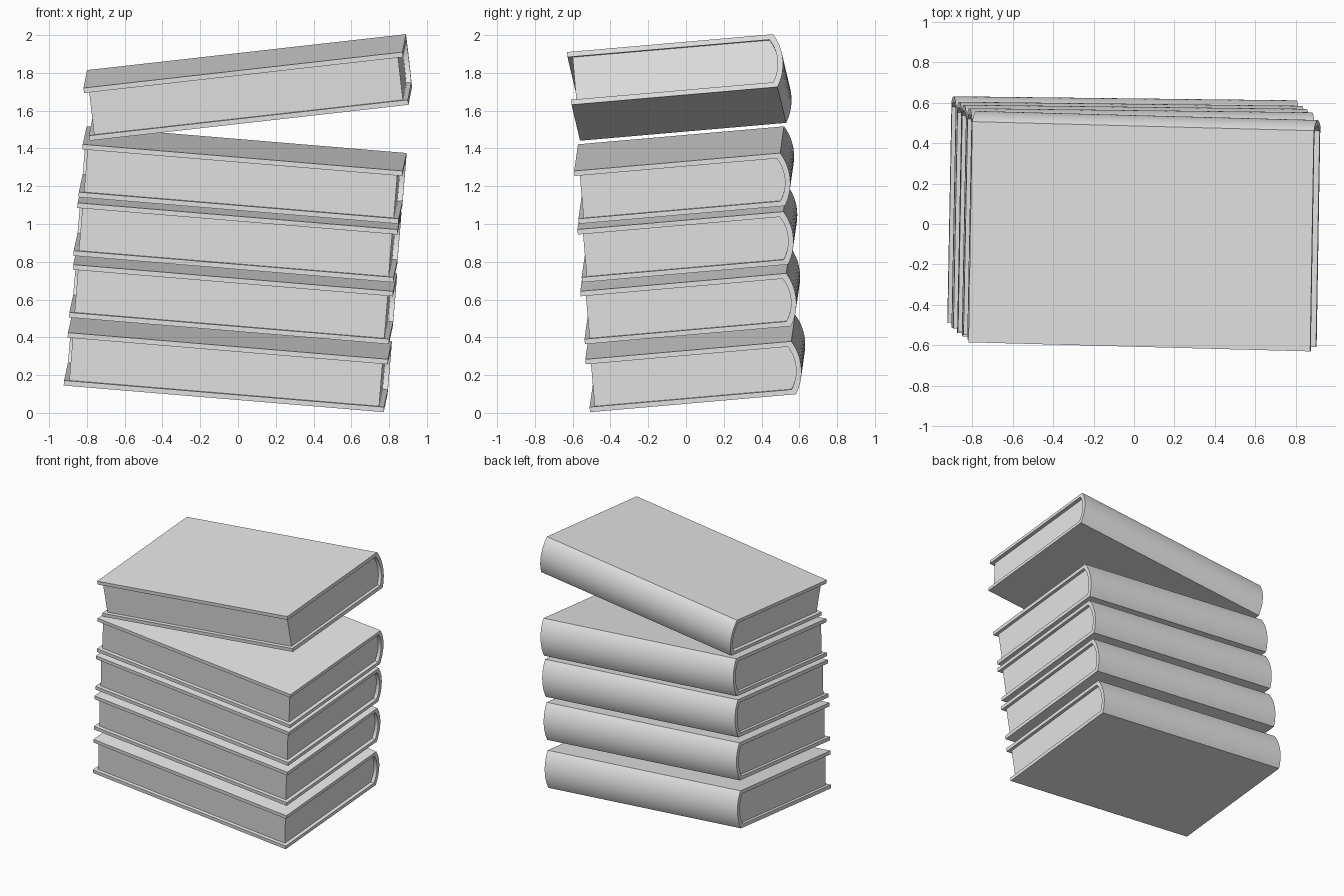
import bpy, bmesh, math
from mathutils import Vector, Matrix

cube = bpy.data.objects.get("Cube")
if cube:
    bpy.data.objects.remove(cube)

# Book dimensions
LENGTH, WIDTH, THICK = 1.70, 1.095, 0.282
BOARD, OVERHANG, BULGE, STEPS = 0.027, 0.027, 0.04, 16

gray = bpy.data.materials.new("plain_gray")
gray.use_nodes = True
gray.diffuse_color = (0.8, 0.8, 0.8, 1)
gray.node_tree.nodes["Principled BSDF"].inputs["Base Color"].default_value = (0.8, 0.8, 0.8, 1)


def spine_arc(y, low, high, bulge):
    """Points of a shallow circular arc rising from low to high."""
    half = (high - low) / 2
    radius = (half * half + bulge * bulge) / (2 * bulge)
    sweep = math.asin(half / radius)
    points = []
    for i in range(STEPS + 1):
        a = sweep * (2 * i / STEPS - 1)
        points.append((y + bulge - radius * (1 - math.cos(a)),
                       low + half + radius * math.sin(a)))
    return points


def extrude_profile(name, profile, x0, x1, placement):
    """Extrude a closed (y, z) profile along x into a solid object."""
    bm = bmesh.new()
    face = bm.faces.new([bm.verts.new((x0, y, z)) for y, z in profile])
    ext = bmesh.ops.extrude_face_region(bm, geom=[face], use_keep_orig=True)
    moved = [g for g in ext["geom"] if isinstance(g, bmesh.types.BMVert)]
    bmesh.ops.translate(bm, vec=(x1 - x0, 0, 0), verts=moved)
    bmesh.ops.recalc_face_normals(bm, faces=bm.faces)
    mesh = bpy.data.meshes.new(name)
    bm.to_mesh(mesh)
    bm.free()
    mesh.materials.append(gray)
    obj = bpy.data.objects.new(name, mesh)
    bpy.context.collection.objects.link(obj)
    obj.matrix_world = placement
    bpy.ops.object.select_all(action="DESELECT")
    obj.select_set(True)
    bpy.context.view_layer.objects.active = obj
    bpy.ops.object.shade_smooth_by_angle(angle=math.radians(25))


def book(name, corner, along):
    """Place a book by its lower front right-hand corner and length direction."""
    u = Vector(along).normalized()
    n = u.cross(Vector((0.02, 1, 0.087))).normalized()
    v = n.cross(u)
    placement = Matrix.Translation(corner) @ Matrix((u, v, n)).transposed().to_4x4()

    # Cover: two boards joined by a rounded spine
    outer = spine_arc(WIDTH, 0, THICK, BULGE)
    inner = spine_arc(WIDTH - 0.022, BOARD, THICK - BOARD, BULGE - 0.006)
    cover = [(0, 0)] + outer + [(0, THICK), (0, THICK - BOARD)] + inner[::-1] + [(0, BOARD)]
    extrude_profile(name + "_cover", cover, 0, LENGTH, placement)

    # Page block, set back inside the cover
    pages = [(OVERHANG, BOARD)] + inner + [(OVERHANG, THICK - BOARD)]
    extrude_profile(name + "_pages", pages, OVERHANG, LENGTH - OVERHANG, placement)


# Stack of four parallel books with a fifth tipped the other way
lean = (1.693, -0.02, -0.141)
book("bottom_book", (-0.923, -0.488, 0.145), lean)
book("second_book", (-0.895, -0.515, 0.505), lean)
book("third_book", (-0.872, -0.530, 0.832), lean)
book("fourth_book", (-0.845, -0.547, 1.142), lean)
book("top_book", (-0.786, -0.561, 1.441), (1.688, -0.045, 0.19))
